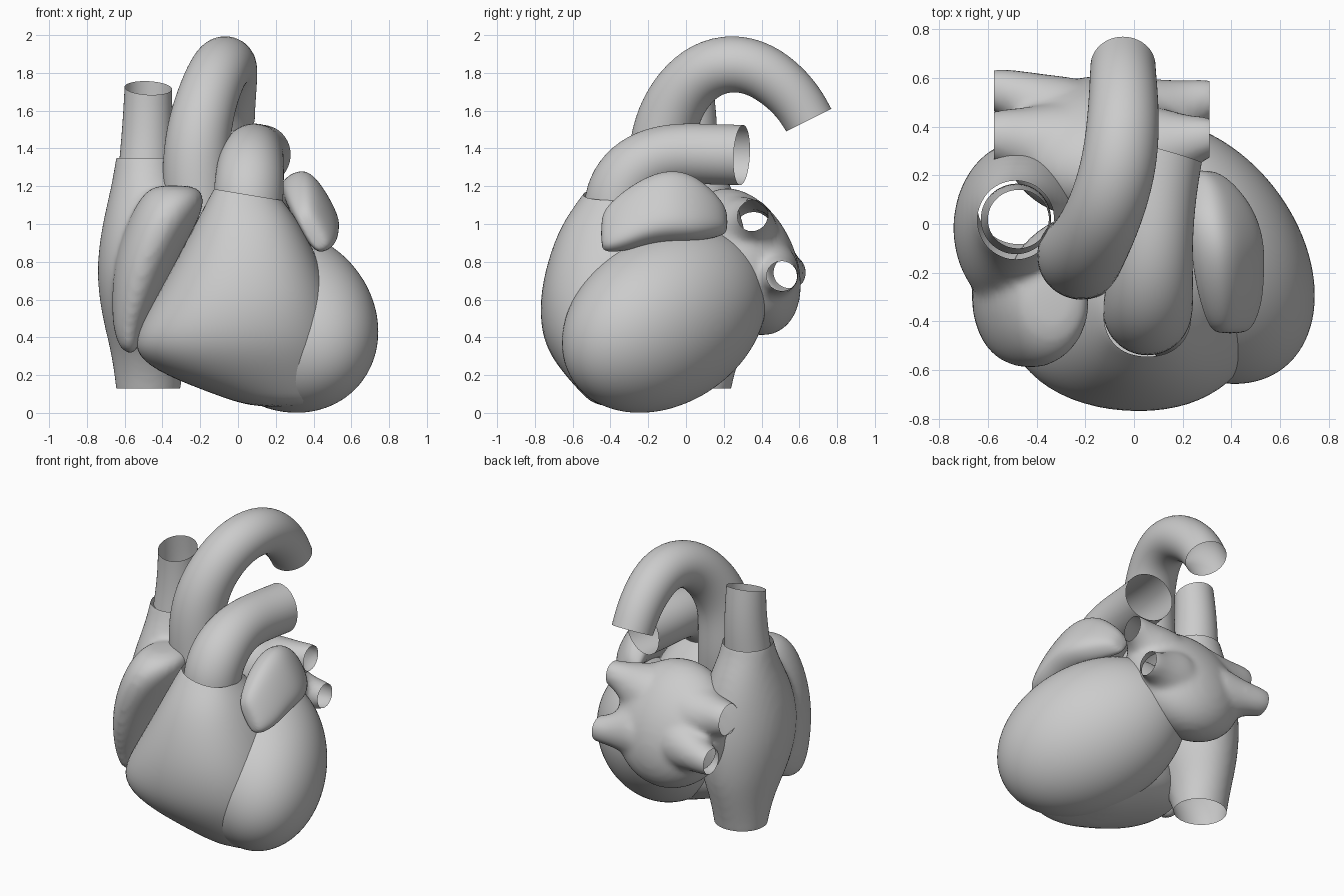
import bpy, bmesh, math
from mathutils import Vector, Matrix

if "Cube" in bpy.data.objects:
    bpy.data.objects.remove(bpy.data.objects["Cube"])

N = 16          # points per ring
GROW = 1.022    # makes up for subdivision shrinkage


def ring(c, u, v, power=2.0):
    """Closed (super)ellipse ring around c with half axes u and v."""
    pts = []
    for i in range(N):
        a = 2 * math.pi * i / N
        ca, sa = math.cos(a), math.sin(a)
        x = math.copysign(abs(ca) ** (2 / power), ca)
        y = math.copysign(abs(sa) ** (2 / power), sa)
        pts.append(Vector(c) + (Vector(u) * x + Vector(v) * y) * GROW)
    return pts


def finish(name, bm, levels=2):
    bmesh.ops.recalc_face_normals(bm, faces=bm.faces[:])
    me = bpy.data.meshes.new(name)
    bm.to_mesh(me)
    bm.free()
    ob = bpy.data.objects.new(name, me)
    bpy.context.collection.objects.link(ob)
    for p in me.polygons:
        p.use_smooth = True
    if levels:
        m = ob.modifiers.new("smooth", 'SUBSURF')
        m.levels = m.render_levels = levels
    return ob


def loft(name, rings, cap_start=False, cap_end=False):
    bm = bmesh.new()
    vs = [[bm.verts.new(p) for p in r] for r in rings]
    for a, b in zip(vs, vs[1:]):
        for i in range(N):
            j = (i + 1) % N
            bm.faces.new((a[i], a[j], b[j], b[i]))
    if cap_start:
        bm.faces.new(vs[0])
    if cap_end:
        bm.faces.new(vs[-1])
    return finish(name, bm)


def stack(name, rows, power=2.0, tilt=0, **caps):
    """Loft through horizontal sections: z, xmin, xmax, ymin, ymax."""
    return loft(name, [ring(((a + b) / 2, (c + d) / 2, z),
                            ((b - a) / 2, 0, tilt if z > 1.1 else 0),
                            (0, (d - c) / 2, 0), power)
                       for z, a, b, c, d in rows], **caps)


def tube(name, path, end_dir=None, capped=False):
    """Tube through points x, y, z, radius."""
    P = [Vector(p[:3]) for p in path]
    rings, u = [], None
    for i, p in enumerate(path):
        t = (P[min(i + 1, len(P) - 1)] - P[max(i - 1, 0)]).normalized()
        if end_dir and i == len(P) - 1:
            t = Vector(end_dir).normalized()
        if u is None:
            u = t.orthogonal()
        u = (u - t * u.dot(t)).normalized()
        rings.append(ring(P[i], u * p[3], t.cross(u) * p[3]))
    return loft(name, rings, cap_start=capped, cap_end=capped)


def blob(name, centre, rows):
    """Unit sphere sent through a linear map to a slanted ellipsoid."""
    bm = bmesh.new()
    bmesh.ops.create_uvsphere(bm, u_segments=48, v_segments=28, radius=1)
    m = Matrix.Translation(centre) @ Matrix(rows).to_4x4()
    bmesh.ops.transform(bm, matrix=m, verts=bm.verts[:])
    return finish(name, bm, 1)


def evaluated(ob):
    dg = bpy.context.evaluated_depsgraph_get()
    return bpy.data.meshes.new_from_object(ob.evaluated_get(dg))


def fuse(name, parts, cuts, voxel=.02, soften=8):
    """Melt closed parts into one skin, then slice its mouths open."""
    bm = bmesh.new()
    for p in parts:
        bm.from_mesh(evaluated(p))
        bpy.data.objects.remove(p)
    ob = finish(name, bm, 0)
    m = ob.modifiers.new("melt", 'REMESH')
    m.mode, m.voxel_size = 'VOXEL', voxel
    m = ob.modifiers.new("soften", 'SMOOTH')
    m.factor, m.iterations = .5, soften
    bm = bmesh.new()
    bm.from_mesh(evaluated(ob))
    bpy.data.objects.remove(ob)
    for co, no in cuts:
        bmesh.ops.bisect_plane(bm, geom=bm.verts[:] + bm.edges[:] + bm.faces[:],
                               plane_co=co, plane_no=no, clear_outer=True)
    return finish(name, bm, 0)


# Ventricles
blob("left_ventricle", (.25, -.115, .49),
     ((.495, 0, 0), (-.18, .514, 0), (-.06, .105, .475)))
stack("right_ventricle", [
    (1.155, -.125, .235, -.545, -.19), (1.135, -.14, .25, -.56, -.18),
    (1.0, -.225, .33, -.66, -.04), (.8, -.33, .43, -.735, .06),
    (.6, -.44, .5, -.775, .08), (.42, -.545, .53, -.765, .08),
    (.3, -.54, .54, -.715, .08), (.2, -.39, .54, -.64, .06),
    (.1, -.13, .52, -.55, 0), (.025, .08, .46, -.47, -.1)],
    power=2.25, tilt=-.03, cap_end=True)

# Right atrium: body and ear flap melted together, open above and below
body = stack("body", [
    (.05, -.64, -.31, -.07, .23), (.12, -.645, -.305, -.075, .235),
    (.32, -.67, -.28, -.16, .29), (.5, -.72, -.2, -.32, .34),
    (.75, -.755, -.15, -.4, .35), (1.0, -.72, -.2, -.34, .31),
    (1.2, -.67, -.29, -.21, .24), (1.33, -.65, -.325, -.15, .18),
    (1.43, -.635, -.33, -.13, .17)], cap_start=True, cap_end=True)
ear = stack("ear", [
    (.31, -.61, -.53, -.42, -.25), (.42, -.66, -.51, -.46, -.15),
    (.58, -.67, -.43, -.53, -.05), (.78, -.66, -.34, -.58, 0),
    (.98, -.6, -.23, -.6, 0), (1.12, -.53, -.17, -.57, -.08),
    (1.19, -.47, -.2, -.48, -.16), (1.205, -.4, -.28, -.4, -.24)],
    cap_start=True, cap_end=True)
fuse("right_atrium", [body, ear], [((0, 0, .13), (0, 0, -1)), ((0, 0, 1.35), (0, 0, 1))])
tube("upper_vena_cava", [(-.485, .02, 1.32, .145), (-.48, .03, 1.45, .138),
                         (-.477, .03, 1.6, .13), (-.475, .02, 1.72, .126)],
     end_dir=(.05, -.3, 1))

# Left atrium melted with four flared veins, cut open at the vein ends
parts = [blob("chamber", (-.13, .31, .8),
              ((.4, 0, 0), (0, .295, -.05), (0, -.06, .385)))]
veins = [[(.0, .28, .93, .23), (.14, .32, .99, .17), (.25, .35, 1.04, .09), (.38, .37, 1.07, .075)],
         [(.0, .4, .75, .22), (.14, .46, .735, .15), (.24, .5, .725, .09), (.38, .53, .72, .08)],
         [(-.25, .28, .9, .25), (-.38, .32, .92, .19), (-.49, .355, .955, .12), (-.65, .37, .98, .1)],
         [(-.25, .4, .76, .22), (-.38, .48, .75, .15), (-.47, .53, .745, .1), (-.65, .575, .74, .085)]]
parts += [tube("vein", path, capped=True) for path in veins]
fuse("left_atrium", parts, [((.31, 0, 0), (1, 0, 0)), ((-.575, 0, 0), (-1, 0, 0))])

# Left ear flap: slanted flat sections lofted from front to back
long_dir, thick_dir = Vector((.5, 0, -.86)), Vector((.86, 0, .5))
flap = [(-.45, .395, .95, .08, .03), (-.425, .4, .97, .13, .06),
        (-.32, .4, 1.02, .175, .09), (-.2, .39, 1.075, .19, .105),
        (-.08, .385, 1.1, .2, .11), (.04, .36, 1.085, .185, .105),
        (.13, .33, 1.055, .135, .09), (.19, .3, 1.03, .09, .07),
        (.22, .28, 1.01, .05, .04)]
loft("left_atrial_appendage",
     [ring((x, y, z), long_dir * h, thick_dir * t, 2.8) for y, x, z, h, t in flap],
     cap_start=True, cap_end=True)

# Great arteries
tube("aorta", [(-.2, -.14, 1.0, .17), (-.22, -.13, 1.2, .183), (-.22, -.13, 1.4, .176),
               (-.195, -.1, 1.56, .168), (-.15, -.02, 1.71, .16), (-.1, .1, 1.82, .157),
               (-.06, .25, 1.858, .155), (-.045, .4, 1.82, .15), (-.043, .53, 1.72, .142),
               (-.045, .605, 1.63, .137), (-.045, .65, 1.55, .134)],
     end_dir=(0, .12, -.24))
tube("pulmonary_trunk", [(.055, -.36, 1.02, .18), (.055, -.36, 1.15, .185),
                         (.062, -.3, 1.26, .183), (.07, -.19, 1.34, .172),
                         (.08, -.05, 1.375, .162), (.095, .12, 1.37, .16),
                         (.125, .295, 1.365, .16)],
     end_dir=(.27, .96, -.05))
